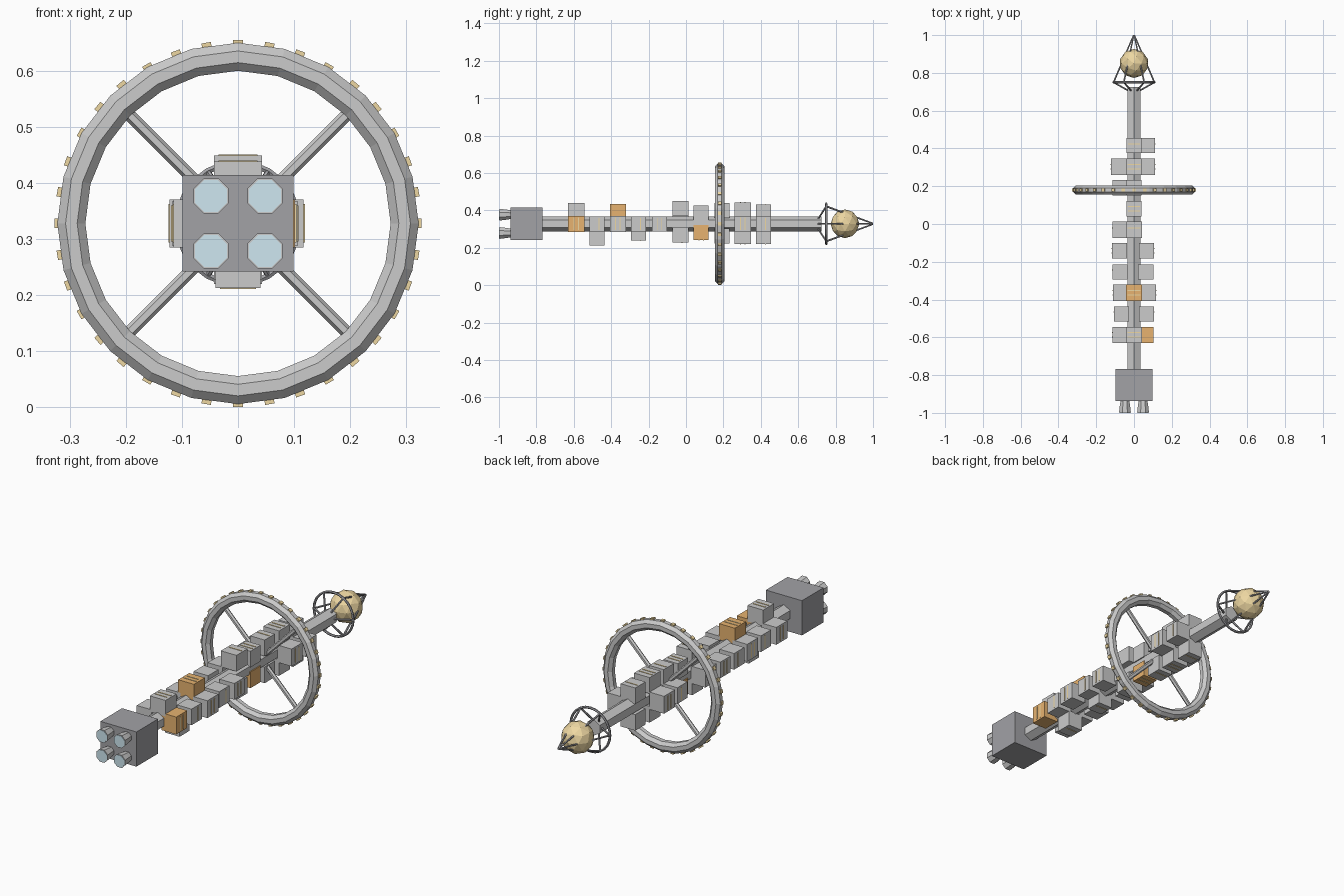
import bpy, bmesh, math
from mathutils import Vector, Matrix

if "Cube" in bpy.data.objects:
    bpy.data.objects.remove(bpy.data.objects["Cube"])

ZC = 0.328                      # height of the ship's long axis
AXIS = Vector((0, 0, ZC))


def material(name, rgb):
    m = bpy.data.materials.new(name)
    m.diffuse_color = (*rgb, 1)
    m.use_nodes = True
    m.node_tree.nodes["Principled BSDF"].inputs["Base Color"].default_value = m.diffuse_color
    return m


GOLD = material("gold", (0.85, 0.68, 0.36))
ORANGE = material("orange", (0.80, 0.45, 0.16))
BLUE = material("pale_blue", (0.62, 0.80, 0.88))
DARK = material("dark_grey", (0.36, 0.36, 0.38))


def finish(name, bm, mat=None):
    bmesh.ops.recalc_face_normals(bm, faces=bm.faces)
    me = bpy.data.meshes.new(name)
    bm.to_mesh(me)
    bm.free()
    ob = bpy.data.objects.new(name, me)
    bpy.context.collection.objects.link(ob)
    if mat:
        me.materials.append(mat)
    return ob


def add_box(bm, centre, size, turn=Matrix()):
    """Box placed around the ship axis, then turned about that axis."""
    m = Matrix.Translation(AXIS) @ turn @ Matrix.Translation(centre) @ Matrix.Diagonal((*size, 1))
    bmesh.ops.create_cube(bm, size=1, matrix=m)


def add_rod(bm, a, b, r1, r2=None, sides=6, spin=0.0):
    """Prism or cone from a to b, relative to the ship axis."""
    a, b = Vector(a) + AXIS, Vector(b) + AXIS
    d = b - a
    m = Matrix.Translation((a + b) / 2) @ d.to_track_quat('Z', 'Y').to_matrix().to_4x4() @ Matrix.Rotation(spin, 4, 'Z')
    bmesh.ops.create_cone(bm, cap_ends=True, segments=sides, radius1=r1,
                          radius2=r1 if r2 is None else r2, depth=d.length, matrix=m)


def add_torus(bm, y, R, r, major, minor):
    rings = []
    for i in range(major):
        a = 2 * math.pi * i / major
        ring = []
        for j in range(minor):
            b = 2 * math.pi * (j + 0.5) / minor
            q = R + r * math.cos(b)
            ring.append(bm.verts.new((q * math.cos(a), y + r * math.sin(b), ZC + q * math.sin(a))))
        rings.append(ring)
    for i in range(major):
        p, q = rings[i], rings[(i + 1) % major]
        for j in range(minor):
            k = (j + 1) % minor
            bm.faces.new((p[j], p[k], q[k], q[j]))


def polar(r, a, y):
    return Vector((r * math.cos(a), y, r * math.sin(a)))


# Hexagonal spine, one edge facing up
bm = bmesh.new()
for i in range(6):
    a = math.radians(90 + 60 * i)
    bm.verts.new(polar(0.04, a, -0.78) + AXIS)
bm.verts.ensure_lookup_table()
face = bm.faces.new(bm.verts)
new = bmesh.ops.extrude_face_region(bm, geom=[face])["geom"]
bmesh.ops.translate(bm, vec=(0, 1.505, 0), verts=[v for v in new if isinstance(v, bmesh.types.BMVert)])
finish("spine", bm)

# Engine block
bm = bmesh.new()
add_box(bm, (0, -0.853, 0), (0.198, 0.17, 0.172))
finish("engine_block", bm, DARK)

# Four nozzles with glowing ends
noz, glow = bmesh.new(), bmesh.new()
for x in (-0.048, 0.048):
    for z in (-0.049, 0.049):
        s = math.pi / 8
        add_rod(noz, (x, -0.93, z), (x, -0.965, z), 0.024, 0.030, 8, s)
        add_rod(noz, (x, -0.965, z), (x, -0.998, z), 0.030, 0.034, 8, s)
        add_rod(glow, (x, -0.99, z), (x, -1.0, z), 0.031, None, 8, s)
finish("engine_nozzles", noz)
finish("engine_glow", glow, BLUE)

# Cargo modules: side angle -> {station: outer reach from the axis}
modules = {
    0: {0: .110, 2: .105, 5: .121, 6: .097, 7: .110, 8: .115, 9: .104},          # top
    90: {0: .102, 1: .106, 2: .117, 3: .102, 4: .107, 8: .112, 9: .112},         # right
    180: {1: .115, 3: .090, 5: .100, 6: .086, 7: .104, 8: .108, 9: .108},        # bottom
    270: {0: .115, 1: .106, 2: .111, 3: .115, 4: .117, 5: .115, 7: .115, 8: .122},  # left
}
painted = {(0, 2), (90, 0), (180, 6)}
grey, orange, trim = bmesh.new(), bmesh.new(), bmesh.new()
for side, row in modules.items():
    turn = Matrix.Rotation(math.radians(side), 4, 'Y')
    for st, reach in row.items():
        y = -0.587 + 0.1113 * st
        w = 0.086 if st in (0, 2, 5, 8) else 0.08
        target = orange if (side, st) in painted else grey
        add_box(target, (0, y, reach - 0.04), (w, w, 0.08), turn)
        for dy in ((-0.012, 0.012) if st % 2 == 0 else (0.01,)):
            add_box(trim, (0, y + dy, reach), (w * 0.8, 0.005, 0.004), turn)
finish("cargo_modules", grey)
finish("painted_modules", orange, ORANGE)
finish("module_trim", trim, GOLD)

# Habitat ring and its spokes
bm = bmesh.new()
add_torus(bm, 0.18, 0.297, 0.027, 24, 8)
finish("habitat_ring", bm)
bm = bmesh.new()
for i in range(4):
    a = math.radians(45 + 90 * i)
    add_rod(bm, polar(0.02, a, 0.18), polar(0.28, a, 0.18), 0.011)
finish("ring_spokes", bm)

# Ring lights
bm = bmesh.new()
for i in range(36):
    add_box(bm, (0, 0.18, 0.322), (0.017, 0.018, 0.01), Matrix.Rotation(math.radians(10 * i), 4, 'Y'))
finish("ring_lights", bm, GOLD)

# Nose sphere
bm = bmesh.new()
bmesh.ops.create_icosphere(bm, subdivisions=2, radius=0.077, matrix=Matrix.Translation((0, 0.85, ZC)))
finish("nose_sphere", bm, GOLD)

# Nose cage: hoop, struts to the spine and struts meeting at the tip
bm = bmesh.new()
add_torus(bm, 0.75, 0.108, 0.006, 24, 6)
for i in range(6):
    a = math.radians(60 * i)
    add_rod(bm, polar(0.028, a, 0.705), polar(0.108, a, 0.75), 0.005)
    add_rod(bm, polar(0.108, a, 0.75), polar(0.003, a, 0.998), 0.005, 0.004)
finish("nose_cage", bm, DARK)
